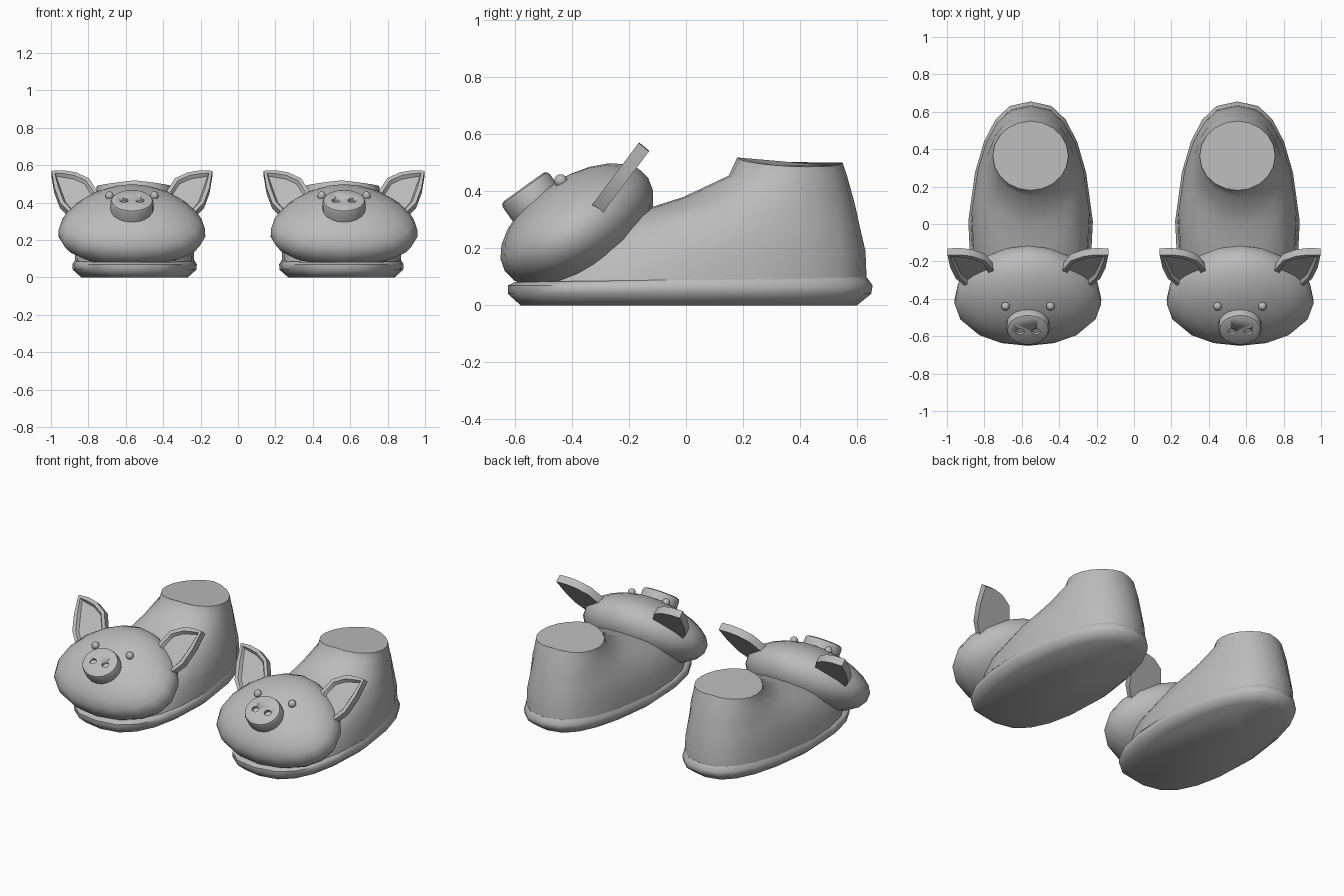
import bpy, bmesh, math
from mathutils import Matrix, Vector

cube = bpy.data.objects.get("Cube")
if cube:
    bpy.data.objects.remove(cube)

grey = bpy.data.materials.new("soft_grey")
grey.use_nodes = True
grey.diffuse_color = (0.5, 0.5, 0.5, 1)
grey.node_tree.nodes["Principled BSDF"].inputs["Base Color"].default_value = (0.5, 0.5, 0.5, 1)

FOOT_X, HEAD_X = 0.553, 0.567


def finish(name, bm, angle=35, mirror=True):
    """Turn a bmesh into a smooth shaded object, mirrored to the other foot."""
    bmesh.ops.recalc_face_normals(bm, faces=bm.faces)
    mesh = bpy.data.meshes.new(name)
    bm.to_mesh(mesh)
    bm.free()
    ob = bpy.data.objects.new(name, mesh)
    bpy.context.collection.objects.link(ob)
    mesh.materials.append(grey)
    bpy.ops.object.select_all(action='DESELECT')
    ob.select_set(True)
    bpy.context.view_layer.objects.active = ob
    bpy.ops.object.shade_smooth_by_angle(angle=math.radians(angle))
    if mirror:
        mod = ob.modifiers.new("other_foot", 'MIRROR')
        mod.use_mirror_merge = False
        mod.use_clip = False
    return ob


def foot_ring(bm, z, front, back, width, power, taper, dip=0.0, tilt=0.0, sides=20):
    """Rounded foot outline, narrower at the heel."""
    ring = []
    for i in range(sides):
        a = 2 * math.pi * i / sides
        c, s = math.cos(a), math.sin(a)
        u = math.copysign(abs(c) ** (2 / power), c)
        v = math.copysign(abs(s) ** (2 / power), s)
        x = FOOT_X + width * u * (1 - taper * max(v, 0))
        y = (front + back) / 2 + v * (back - front) / 2
        ring.append(bm.verts.new((x, y, z - dip * abs(c) + tilt * v)))
    return ring


def loft(name, rows, angle):
    bm = bmesh.new()
    rings = [foot_ring(bm, *row) for row in rows]
    for low, high in zip(rings, rings[1:]):
        for i in range(len(low)):
            j = (i + 1) % len(low)
            bm.faces.new((low[i], low[j], high[j], high[i]))
    bm.faces.new(rings[0])
    bm.faces.new(rings[-1])
    return finish(name, bm, angle)


# Sole with a rounded rim
loft("sole", [
    (0.0, -0.58, 0.60, 0.285, 2.6, 0.18),
    (0.04, -0.625, 0.65, 0.33, 2.6, 0.18),
    (0.07, -0.625, 0.655, 0.333, 2.6, 0.18),
    (0.09, -0.60, 0.635, 0.32, 2.6, 0.18, 0, 0.008)], 50)

# Shoe upper rising from the instep to the ankle
loft("shoe_upper", [
    (0.07, -0.58, 0.635, 0.32, 2.6, 0.18),
    (0.19, -0.50, 0.63, 0.315, 2.5, 0.16),
    (0.29, -0.30, 0.607, 0.28, 2.4, 0.12),
    (0.345, -0.12, 0.595, 0.25, 2.3, 0.08),
    (0.38, -0.01, 0.586, 0.235, 2.2, 0.04),
    (0.455, 0.15, 0.565, 0.205, 2.0, 0.0),
    (0.51, 0.18, 0.55, 0.202, 2.0, 0.0, 0.022, -0.009)], 45)

# Plump head, leaning back and wider towards the bottom
tilt = math.radians(33)
along = Vector((0, math.cos(tilt), math.sin(tilt)))
out = Vector((0, -math.sin(tilt), math.cos(tilt)))
bm = bmesh.new()
bmesh.ops.create_uvsphere(bm, u_segments=18, v_segments=12, radius=1)
for v in bm.verts:
    x, a, p = v.co
    co = Vector((0, -0.385, 0.285)) + along * a * 0.30 + out * p * (0.165 if p > 0 else 0.19)
    co.x = HEAD_X + x * 0.40 * (1 - 0.9 * (co.z - 0.25))
    co.z = max(co.z, 0.068)
    v.co = co
finish("head", bm, 60)

# Frame for the snout: local z points out of the face
normal = Vector((0, -0.58, 0.81)).normalized()
frame = normal.to_track_quat('Z', 'Y').to_matrix().to_4x4()


def disc(radius, depth, centre, squash, sides, bevel=0.0):
    bm = bmesh.new()
    bmesh.ops.create_cone(bm, cap_ends=True, segments=sides, radius1=radius,
                          radius2=radius, depth=depth)
    if bevel:
        rim = [e for e in bm.edges if all(v.co.z > 0 for v in e.verts)]
        bmesh.ops.bevel(bm, geom=rim, offset=bevel, segments=2, profile=0.5, affect='EDGES')
    bmesh.ops.scale(bm, vec=(1, squash, 1), verts=bm.verts)
    bmesh.ops.transform(bm, matrix=Matrix.Translation(centre) @ frame, verts=bm.verts)
    return bm


# Snout with two nostril hollows
snout_centre = Vector((HEAD_X, -0.548, 0.385))
snout = finish("snout", disc(0.115, 0.075, snout_centre, 0.88, 20, 0.018), 40, False)
for side in (-1, 1):
    spot = snout_centre + normal * 0.04 + Vector((side * 0.043, -0.006, -0.004))
    cutter = finish("nostril_cutter", disc(0.023, 0.04, spot, 0.8, 10), 35, False)
    cutter.hide_render = True
    bpy.context.view_layer.objects.active = snout
    cut = snout.modifiers.new("nostril", 'BOOLEAN')
    cut.operation = 'DIFFERENCE'
    cut.object = cutter
    bpy.ops.object.modifier_apply(modifier=cut.name)
    bpy.data.objects.remove(cutter)
snout.modifiers.new("other_foot", 'MIRROR').use_mirror_merge = False

# Eyes and ears on both sides of each head
EAR = [(0.43, 0.57), (0.36, 0.572), (0.30, 0.562), (0.23, 0.53), (0.185, 0.46),
       (0.21, 0.37), (0.33, 0.345), (0.385, 0.40), (0.415, 0.48)]
for side, label in ((-1, "inner"), (1, "outer")):
    bm = bmesh.new()
    bmesh.ops.create_uvsphere(bm, u_segments=10, v_segments=8, radius=0.023)
    bmesh.ops.translate(bm, vec=(HEAD_X + side * 0.12, -0.44, 0.437), verts=bm.verts)
    finish(label + "_eye", bm, 60)

    bm = bmesh.new()
    face = bm.faces.new([bm.verts.new((HEAD_X + side * u, -0.335 + (z - 0.345) * 0.75, z))
                         for u, z in EAR])
    face.normal_update()
    back = bmesh.ops.extrude_face_region(bm, geom=[face], use_keep_orig=True)
    moved = [g for g in back["geom"] if isinstance(g, bmesh.types.BMVert)]
    bmesh.ops.translate(bm, vec=(0, 0.036, -0.03), verts=moved)
    bmesh.ops.recalc_face_normals(bm, faces=bm.faces)
    front = max(bm.faces, key=lambda f: f.normal.z - f.normal.y)
    bmesh.ops.inset_region(bm, faces=[front], thickness=0.022, depth=0)
    bmesh.ops.inset_region(bm, faces=[front], thickness=0.012, depth=-0.018)
    finish(label + "_ear", bm, 35)
